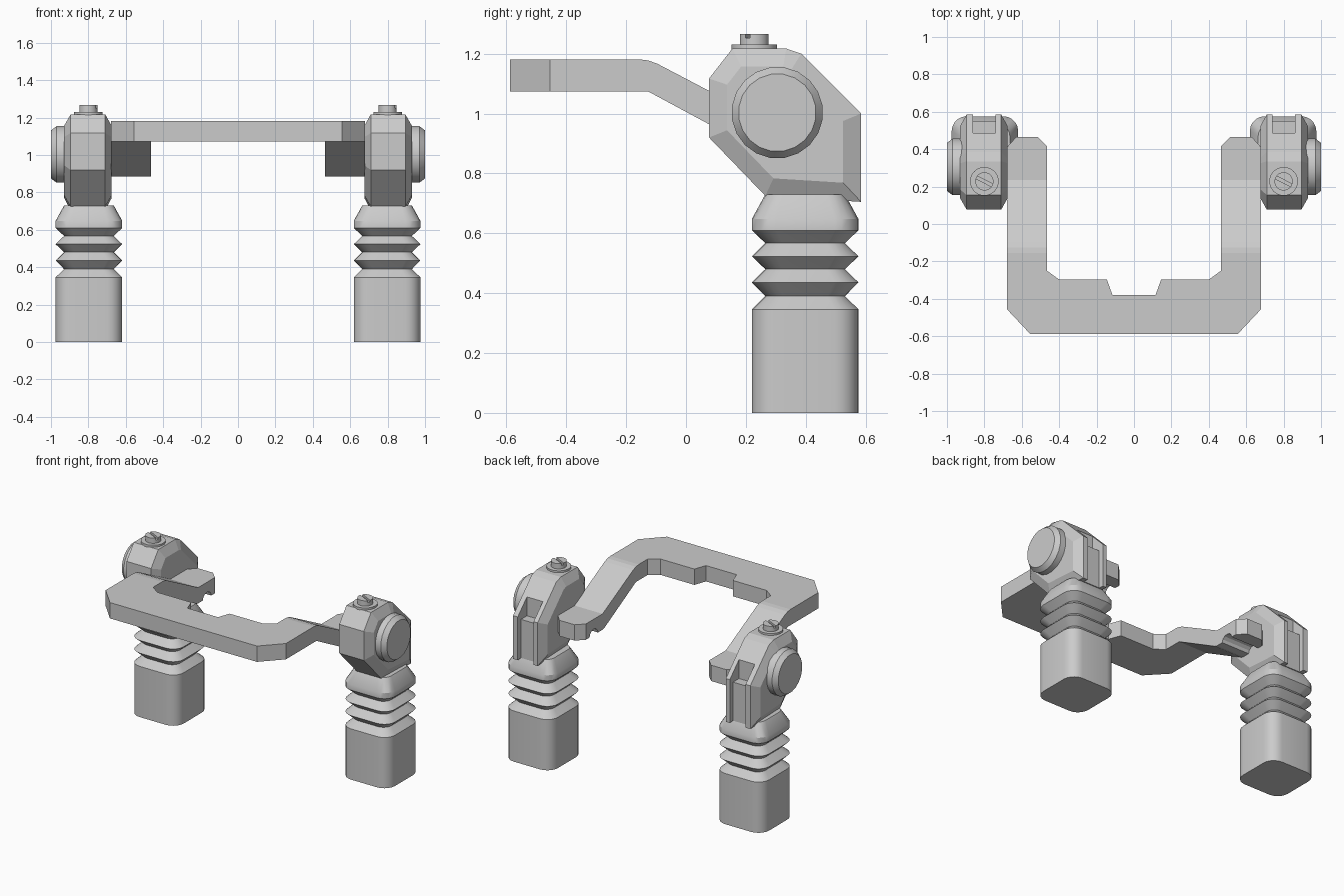
import bpy, bmesh, math
from mathutils import Vector

if "Cube" in bpy.data.objects:
    bpy.data.objects.remove(bpy.data.objects["Cube"])

grey = bpy.data.materials.new("light grey")
grey.diffuse_color = (0.6, 0.6, 0.6, 1)
grey.use_nodes = True
grey.node_tree.nodes["Principled BSDF"].inputs["Base Color"].default_value = grey.diffuse_color


def finish(name, bm):
    bmesh.ops.recalc_face_normals(bm, faces=bm.faces[:])
    me = bpy.data.meshes.new(name)
    bm.to_mesh(me)
    bm.free()
    me.materials.append(grey)
    ob = bpy.data.objects.new(name, me)
    bpy.context.collection.objects.link(ob)
    return ob


def loft(name, rings):
    """Skin a list of equal-length point rings and cap both ends."""
    bm = bmesh.new()
    vs = [[bm.verts.new(p) for p in r] for r in rings]
    n = len(vs[0])
    for a, b in zip(vs, vs[1:]):
        for i in range(n):
            j = (i + 1) % n
            bm.faces.new((a[i], a[j], b[j], b[i]))
    bm.faces.new(vs[0])
    bm.faces.new(vs[-1])
    return finish(name, bm)


def side_prism(name, profile, x0, x1):
    return loft(name, [[(x, y, z) for y, z in profile] for x in (x0, x1)])


def boolean(ob, cutter, op):
    cutter.hide_render = True
    m = ob.modifiers.new("cut", "BOOLEAN")
    m.operation, m.object, m.solver = op, cutter, "EXACT"
    bpy.context.view_layer.objects.active = ob
    bpy.ops.object.modifier_apply(modifier=m.name)
    bpy.data.objects.remove(cutter)


def smooth(ob):
    bpy.ops.object.select_all(action="DESELECT")
    ob.select_set(True)
    bpy.context.view_layer.objects.active = ob
    bpy.ops.object.shade_smooth_by_angle(angle=math.radians(32))


def mirror(ob):
    ob.modifiers.new("mirror", "MIRROR").use_axis = (True, False, False)


def rounded_square(h, z, cx=0.797, cy=0.398, steps=5):
    r = h * 0.45
    pts = []
    for q in range(4):
        mid = math.pi / 4 + q * math.pi / 2
        ox = math.copysign(h - r, math.cos(mid))
        oy = math.copysign(h - r, math.sin(mid))
        for k in range(steps + 1):
            a = q * math.pi / 2 + k / steps * math.pi / 2
            pts.append((cx + ox + r * math.cos(a), cy + oy + r * math.sin(a), z))
    return pts


# leg with square foot and bellows
W, N = 0.178, 0.133
levels = [(W, 0), (W, 0.346), (N, 0.39), (W, 0.436), (N, 0.48), (W, 0.523),
          (N, 0.567), (W, 0.61), (W, 0.648), (N, 0.73)]
leg = loft("leg_bellows", [rounded_square(h, z) for h, z in levels])
smooth(leg)
mirror(leg)

# chamfered housing
prof = [(0.077, 1.117), (0.155, 1.217), (0.335, 1.217), (0.385, 1.2),
        (0.585, 1.0), (0.585, 0.705), (0.265, 0.725), (0.077, 0.92)]
housing = side_prism("joint_housing", prof, 0.71, 0.895)
bm = bmesh.new()
bm.from_mesh(housing.data)
bm.normal_update()
caps = [f for f in bm.faces if abs(f.normal.x) > 0.9]
bmesh.ops.inset_region(bm, faces=caps, thickness=0.06, use_even_offset=True)
for f in caps:
    s = 1 if f.calc_center_median().x > 0.8 else -1
    for v in f.verts:
        v.co.x += s * 0.034
bm.to_mesh(housing.data)
bm.free()
# stepped slot in the back of the housing
slot = side_prism("slot_cutter", [(0.486, 1.3), (0.7, 1.3), (0.7, 0.6), (0.55, 0.6),
                                  (0.55, 0.97), (0.486, 0.97)], 0.74, 0.86)
boolean(housing, slot, "DIFFERENCE")
mirror(housing)


def circle(c, r, axis, n=20):
    c = Vector(c)
    pts = []
    for i in range(n):
        a = 2 * math.pi * (i + 0.5) / n
        u, v = r * math.cos(a), r * math.sin(a)
        pts.append(c + Vector((0, u, v) if axis == "x" else (u, v, 0)))
    return pts


# round pivot cap on the outer side
cap = loft("pivot_cap", [circle((x, 0.305, 1.003), r, "x")
                         for x, r in ((0.9, 0.153), (0.97, 0.153), (1.0, 0.13))])
smooth(cap)
mirror(cap)

# washers and slotted screws on top
washer = loft("washer", [circle((0.8, 0.228, z), 0.077, "z") for z in (1.2, 1.23)])
smooth(washer)
mirror(washer)
for x in (-0.8, 0.8):
    screw = loft("slotted_screw", [circle((x, 0.228, z), 0.049, "z") for z in (1.21, 1.266)])
    a = math.radians(-27)
    d, n = Vector((math.cos(a), math.sin(a), 0)), Vector((-math.sin(a), math.cos(a), 0))
    rings = []
    for z in (1.252, 1.3):
        c = Vector((x, 0.228, z))
        rings.append([c + d * 0.08 * i + n * 0.008 * j
                      for i, j in ((-1, -1), (1, -1), (1, 1), (-1, 1))])
    boolean(screw, loft("screw_slot_cutter", rings), "DIFFERENCE")
    smooth(screw)

# U-shaped yoke: plan outline intersected with the bent side profile
half = [(0.115, -0.38), (0.145, -0.297), (0.40, -0.297), (0.465, -0.25), (0.465, 0.415),
        (0.515, 0.465), (0.63, 0.465), (0.68, 0.41), (0.68, -0.455), (0.555, -0.588)]
outline = half + [(-x, y) for x, y in reversed(half)]
yoke = loft("yoke_bar", [[(x, y, z) for x, y in outline] for z in (0.5, 1.5)])
groove = [(0.33 + 0.045 * math.cos(math.pi * k / 6), 0.885 + 0.04 * math.sin(math.pi * k / 6))
          for k in range(7)]
bend = ([(-0.7, 1.073), (-0.7, 1.181), (-0.155, 1.181), (-0.125, 1.177), (-0.095, 1.166),
         (0.235, 0.993), (0.6, 0.993), (0.6, 0.885)] + groove
        + [(0.235, 0.885), (0.215, 0.89), (-0.125, 1.073)])
boolean(yoke, side_prism("yoke_profile", bend, -0.9, 0.9), "INTERSECT")
